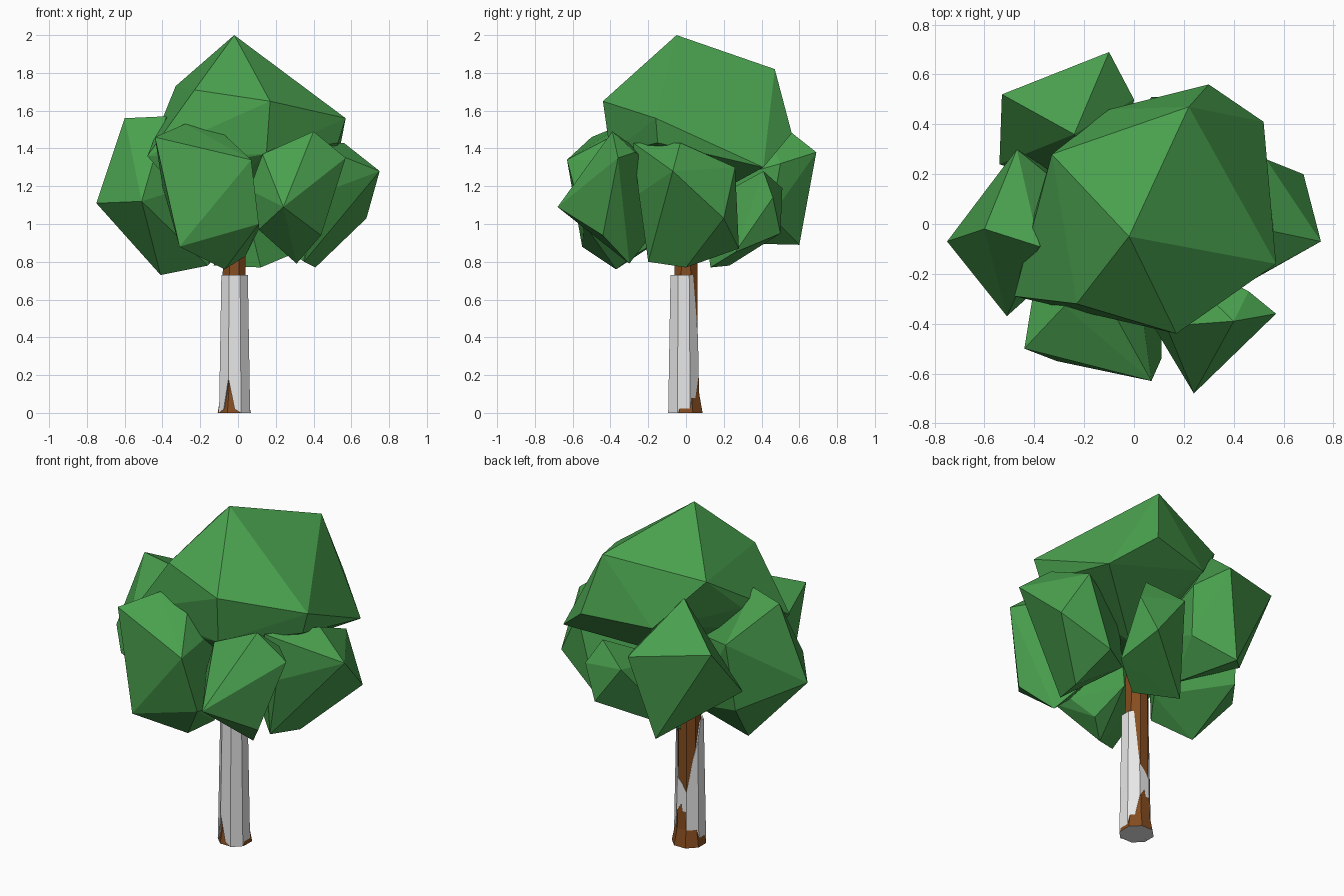
import bpy
import bmesh
from math import cos, sin, pi

default_cube = bpy.data.objects.get("Cube")
if default_cube:
    bpy.data.objects.remove(default_cube, do_unlink=True)


def make_material(name, red, green, blue):
    material = bpy.data.materials.new(name)
    material.use_nodes = True
    colour = (red, green, blue, 1)
    material.diffuse_color = colour
    shader = material.node_tree.nodes["Principled BSDF"]
    shader.inputs["Base Color"].default_value = colour
    shader.inputs["Roughness"].default_value = 0.9
    return material


leaf_green = make_material("leaf_green", .068, .355, .077)
wood_brown = make_material("wood_brown", .235, .073, .014)
bark_white = make_material("bark_white", .8, .8, .8)


def finish(bm, name, *materials):
    """Turn a bmesh into a flat shaded object."""
    bmesh.ops.recalc_face_normals(bm, faces=bm.faces[:])
    mesh = bpy.data.meshes.new(name)
    bm.to_mesh(mesh)
    bm.free()
    for material in materials:
        mesh.materials.append(material)
    obj = bpy.data.objects.new(name, mesh)
    bpy.context.scene.collection.objects.link(obj)
    return obj


def leaf_clump(name, *corners):
    """Faceted clump of leaves: the hull of a few corners in hundredths."""
    bm = bmesh.new()
    for corner in corners:
        bm.verts.new([value / 100 for value in corner])
    bmesh.ops.convex_hull(bm, input=bm.verts[:])
    loose = [vert for vert in bm.verts if not vert.link_faces]
    bmesh.ops.delete(bm, geom=loose, context='VERTS')
    return finish(bm, name, leaf_green)


# Leaf clumps: the crown and the six around it
leaf_clump("crown_leaves",
           (-2, -5, 200), (22, 47, 182), (-33, 28, 173), (-23, -32, 171),
           (17, -44, 165), (57, -16, 156), (30, 56, 148), (52, 41, 130),
           (-40, 4, 150), (-48, -29, 136), (-41, -27, 128), (-10, 46, 146),
           (15, -40, 137), (53, -15, 143), (10, 8, 112), (-10, -15, 115))

leaf_clump("front_leaves",
           (-44, -50, 146), (-28, -33, 153), (7, -63, 134), (11, -54, 100),
           (-31, -55, 88), (-8, -36, 148), (-7, -37, 76), (-40, -25, 120),
           (4, -28, 83), (11, -40, 97), (0, -8, 95), (0, -12, 135))

leaf_clump("front_left_leaves",
           (40, -39, 149), (13, -41, 137), (57, -36, 135), (24, -68, 109),
           (44, -44, 94), (31, -30, 79), (11, -42, 97), (46, -27, 138),
           (6, -38, 118), (8, -8, 108), (12, -12, 130))

leaf_clump("left_leaves",
           (75, -7, 128), (68, 20, 103), (56, -3, 143), (53, 26, 130),
           (41, 0, 77), (37, -28, 143), (43, -25, 116), (40, 28, 87),
           (35, -20, 80), (8, 0, 100), (15, 5, 125))

leaf_clump("right_leaves",
           (-60, -2, 156), (-75, -7, 111), (-51, -37, 112), (-41, 0, 73),
           (-38, -9, 157), (-47, 30, 140), (-16, -5, 78), (-50, 25, 100),
           (-9, 6, 86), (-10, 0, 125))

leaf_clump("back_right_leaves",
           (-10, 69, 138), (-53, 52, 144), (-24, 36, 164), (-22, 60, 89),
           (-54, 24, 112), (0, 50, 132), (-3, 45, 104), (-13, 18, 90),
           (-5, 8, 120))

leaf_clump("back_left_leaves",
           (26, 41, 128), (7, 51, 119), (25, 50, 95), (34, 46, 114),
           (31, 26, 85), (12, 13, 77), (-13, 23, 78), (4, 8, 110))


# Trunk: eight sided wood that widens at the foot
def wood_trunk():
    bm = bmesh.new()
    rings = []
    for height, radius in ((0, .095), (.1, .076), (.36, .067),
                           (.73, .066), (1.15, .06)):
        ring = []
        for step in range(8):
            angle = (step + .5) * pi / 4
            ring.append(bm.verts.new((radius * cos(angle) - .02,
                                      radius * sin(angle), height)))
        rings.append(ring)
    for low, high in zip(rings, rings[1:]):
        for i in range(8):
            j = (i + 1) % 8
            bm.faces.new((low[i], low[j], high[j], high[i]))
    foot = bm.faces.new(rings[0])
    foot.material_index = 1
    bm.faces.new(rings[-1])
    return finish(bm, "trunk_wood", wood_brown, bark_white)


# Bark: thin sleeve with a ragged opening at the back and nicks at the foot
COLUMNS = 16
BARK_TOP = .73
ragged_top = {2: .4, 3: .37, 4: .32, 5: .5, 6: .62}
ragged_foot = {1: .05, 2: .2, 3: .25, 4: .03, 6: .06, 9: .02, 10: .18, 11: .02}


def bark_point(bm, column, height):
    angle = (column + 1) * 2 * pi / COLUMNS
    radius = .089 - .013 * height / BARK_TOP
    if column % 2:
        radius *= cos(pi / 8)
    return bm.verts.new((radius * cos(angle) - .018,
                         radius * sin(angle) - .012, height))


def bark_sleeve():
    bm = bmesh.new()
    low = [bark_point(bm, i, ragged_foot.get(i, 0)) for i in range(COLUMNS)]
    high = [bark_point(bm, i, ragged_top.get(i, BARK_TOP))
            for i in range(COLUMNS)]
    for i in range(COLUMNS):
        j = (i + 1) % COLUMNS
        bm.faces.new((low[i], low[j], high[j], high[i]))
    sleeve = finish(bm, "trunk_bark", bark_white)
    thickness = sleeve.modifiers.new("thickness", 'SOLIDIFY')
    thickness.thickness = .008
    thickness.offset = -1
    return sleeve


wood_trunk()
bark_sleeve()
